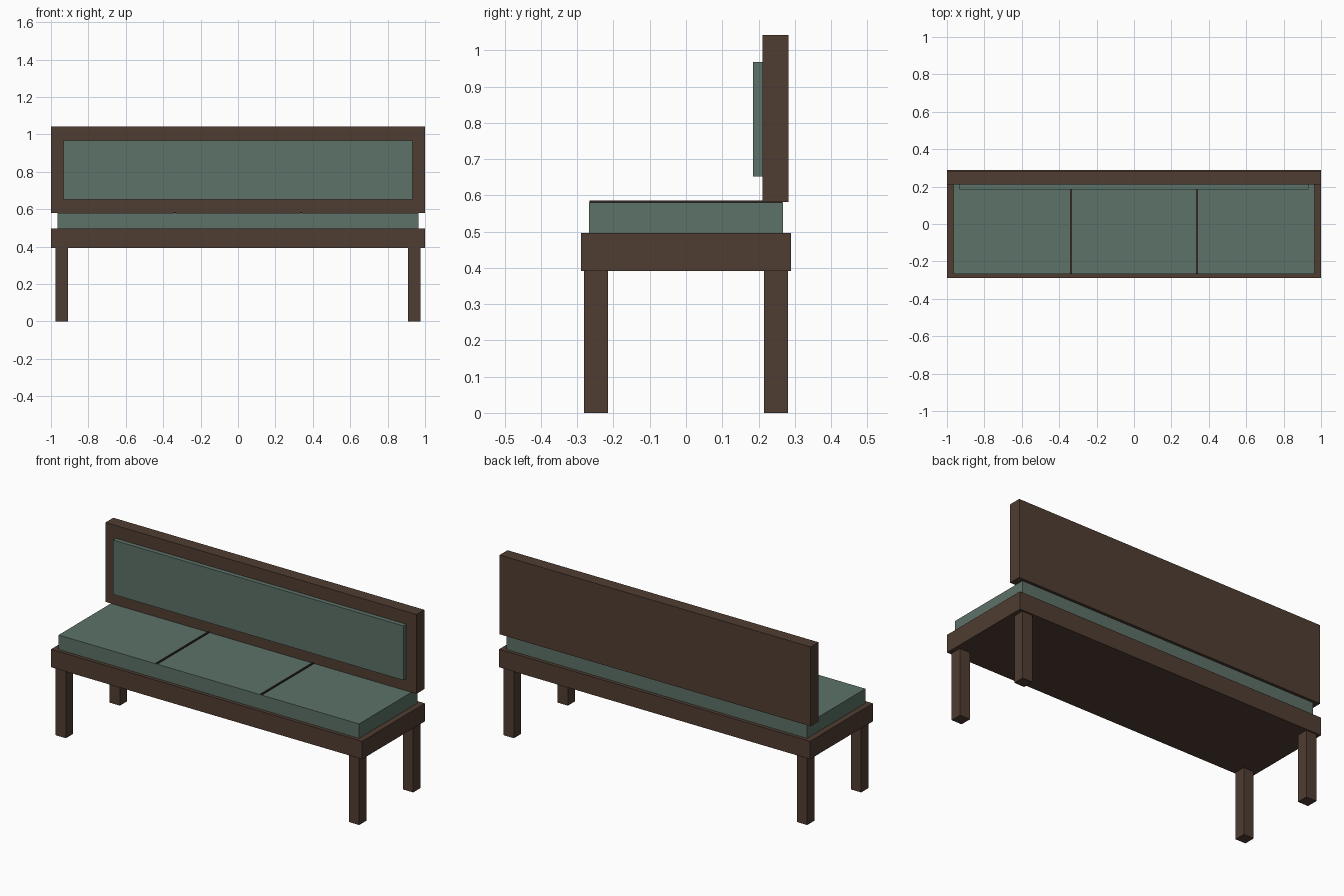
import bpy

if "Cube" in bpy.data.objects:
    bpy.data.objects.remove(bpy.data.objects["Cube"])


def material(name, rgb):
    m = bpy.data.materials.new(name)
    m.diffuse_color = (*rgb, 1)
    m.use_nodes = True
    m.node_tree.nodes["Principled BSDF"].inputs["Base Color"].default_value = m.diffuse_color
    return m


wood = material("dark_wood", (0.08, 0.047, 0.032))
fabric = material("green_fabric", (0.107, 0.168, 0.137))
piping = material("dark_piping", (0.03, 0.02, 0.015))


def box(name, x, y, z, mat):
    """Box from (min, max) ranges on each axis."""
    r = (x, y, z)
    bpy.ops.mesh.primitive_cube_add(size=1, location=[(a + b) / 2 for a, b in r])
    o = bpy.context.object
    o.name = name
    o.scale = [b - a for a, b in r]
    bpy.ops.object.transform_apply(location=False, rotation=False, scale=True)
    o.data.materials.append(mat)
    return o


# Seat base and cushion
box("seat_frame", (-1, 1), (-0.289, 0.289), (0.392, 0.496), wood)
box("seat_cushion", (-0.966, 0.966), (-0.268, 0.268), (0.496, 0.58), fabric)

# Backrest and its padded front
box("back_frame", (-1, 1), (0.211, 0.283), (0.581, 1.042), wood)
box("back_pad", (-0.934, 0.934), (0.185, 0.211), (0.652, 0.968), fabric)

# Seams and legs, mirrored left and right
for side, s in (("left", -1), ("right", 1)):
    cx = s * 0.336
    box(f"{side}_seat_seam", (cx - 0.005, cx + 0.005), (-0.266, 0.266), (0.577, 0.586), piping)
    for end, e in (("front", -1), ("back", 1)):
        lx, ly = s * 0.943, e * 0.248
        box(f"{end}_{side}_leg", (lx - 0.033, lx + 0.033), (ly - 0.033, ly + 0.033), (0, 0.392), wood)
